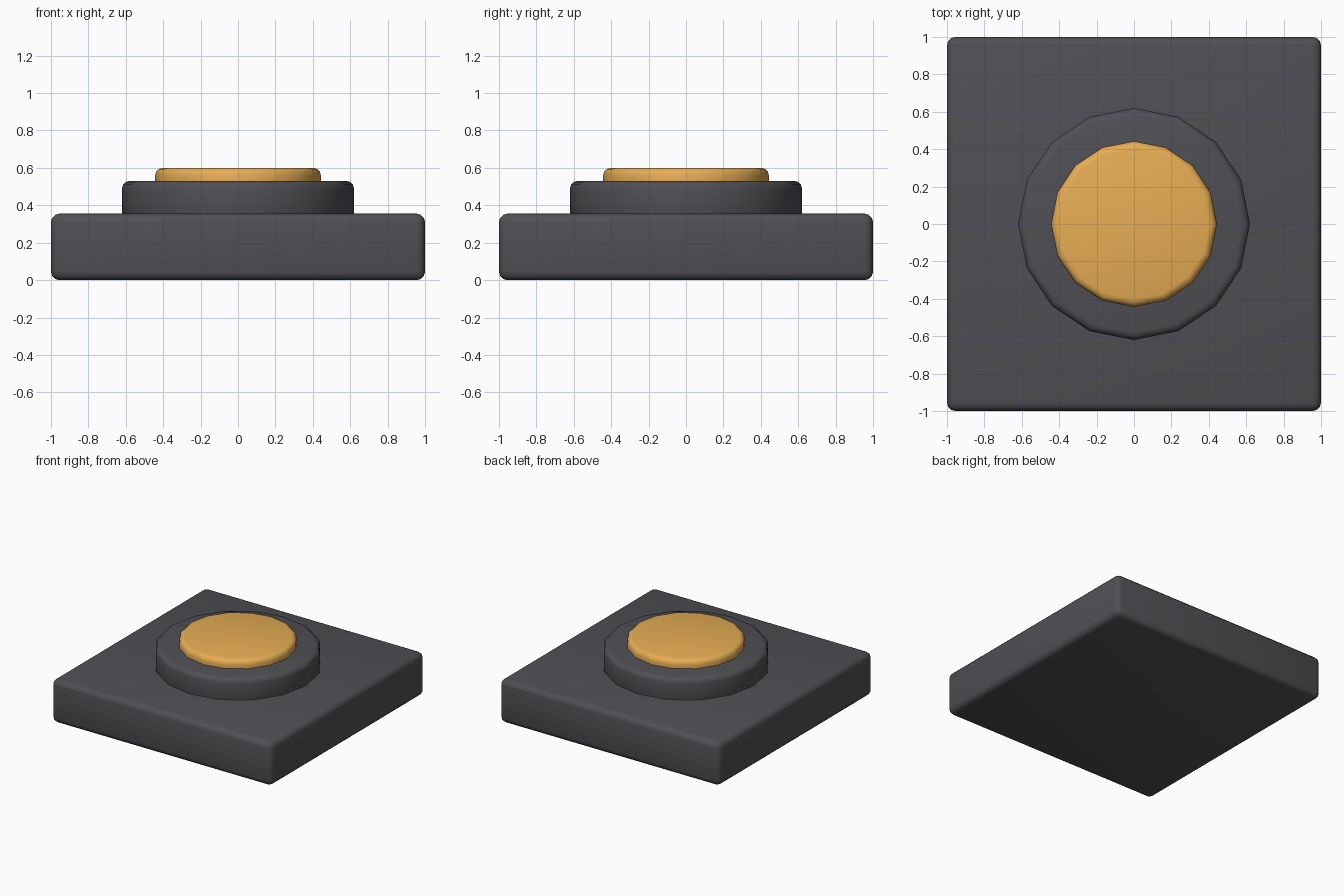
import bpy
import math

if "Cube" in bpy.data.objects:
    bpy.data.objects.remove(bpy.data.objects["Cube"])


def material(name, color):
    m = bpy.data.materials.new(name)
    m.diffuse_color = color
    m.use_nodes = True
    m.node_tree.nodes["Principled BSDF"].inputs["Base Color"].default_value = m.diffuse_color
    return m


def finish(name, mat, bevel):
    # Rounded edges, smooth shading and material for the active primitive
    ob = bpy.context.object
    ob.name = name
    bpy.ops.object.transform_apply(location=False, rotation=True, scale=True)
    mod = ob.modifiers.new("rounded_edges", 'BEVEL')
    mod.width = bevel
    mod.segments = 3
    mod.limit_method = 'ANGLE'
    mod.angle_limit = math.radians(40)
    bpy.ops.object.modifier_apply(modifier=mod.name)
    bpy.ops.object.shade_smooth_by_angle(angle=math.radians(35))
    ob.data.materials.append(mat)


def disc(name, radius, z0, z1, mat, bevel):
    # 16-sided disc with corners on the x and y axes
    bpy.ops.mesh.primitive_cylinder_add(vertices=16, radius=radius, depth=z1 - z0,
                                        location=(0, 0, (z0 + z1) / 2))
    finish(name, mat, bevel)


dark = material("dark_grey", (0.08, 0.08, 0.09, 1))
amber = material("amber", (0.8, 0.42, 0.09, 1))

# Square base plate
bpy.ops.mesh.primitive_cube_add(size=1, location=(0, 0, 0.18))
bpy.context.object.scale = (2, 2, 0.355)
bpy.context.object.location.z = 0.1775
finish("base_plate", dark, 0.045)

# Raised collar and the push button on top
disc("collar", 0.62, 0.31, 0.53, dark, 0.04)
disc("button", 0.443, 0.46, 0.6, amber, 0.04)
